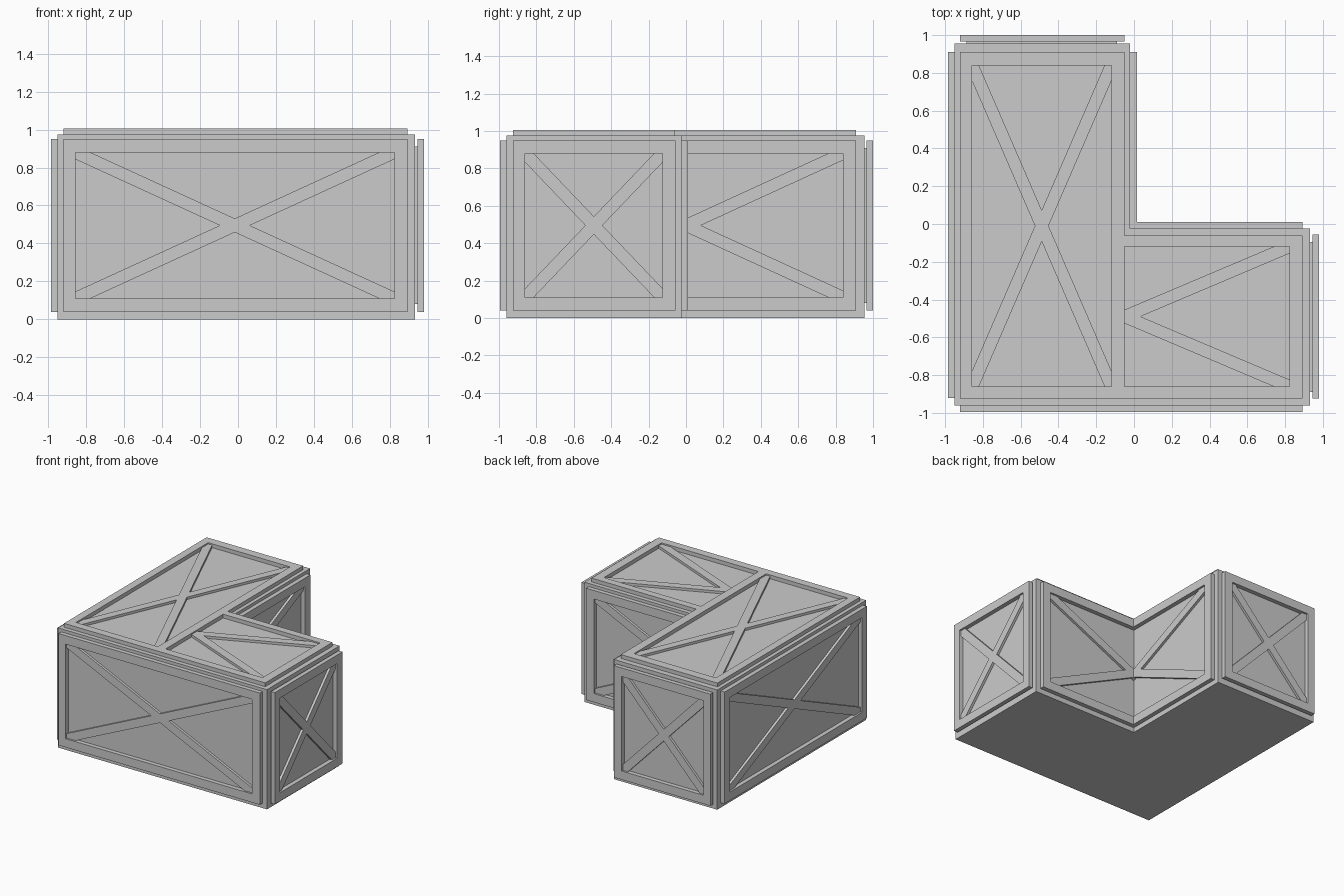
import bpy, bmesh
from mathutils import Vector

if "Cube" in bpy.data.objects:
    bpy.data.objects.remove(bpy.data.objects["Cube"])

HALF = 0.033    # half width of a brace


def prism(bm, pts, place, d0, d1):
    """Extrude a 2D polygon between two depths; place maps (u, v, d) to xyz."""
    lo = [bm.verts.new(place(u, v, d0)) for u, v in pts]
    hi = [bm.verts.new(place(u, v, d1)) for u, v in pts]
    bm.faces.new(lo)
    bm.faces.new(hi)
    n = len(pts)
    for i in range(n):
        j = (i + 1) % n
        bm.faces.new((lo[i], lo[j], hi[j], hi[i]))


def rect(u0, u1, v0, v1):
    return [(u0, v0), (u1, v0), (u1, v1), (u0, v1)]


def finish(bm, name):
    bmesh.ops.recalc_face_normals(bm, faces=bm.faces)
    me = bpy.data.meshes.new(name)
    bm.to_mesh(me)
    bm.free()
    ob = bpy.data.objects.new(name, me)
    bpy.context.scene.collection.objects.link(ob)
    return ob


def mapper(axes, sign, base):
    ua, va, na = ["xyz".index(c) for c in axes]

    def place(u, v, d):
        p = Vector((0, 0, 0))
        p[ua], p[va], p[na] = u, v, base + sign * d
        return p
    return place


def frame(bm, place, outer, inner, d0, d1):
    """Mitred border bars; a side with no width is left open."""
    o, i = rect(*outer), rect(*inner)
    for k in range(4):
        j = (k + 1) % 4
        if k == 3 and abs(outer[0] - inner[0]) < 1e-6:
            continue
        prism(bm, [o[k], o[j], i[j], i[k]], place, d0, d1)


def braces(bm, place, u0, u1, v0, v1, d0, d1, centre=None):
    """Crossed braces, or the half cross when a centre is given."""
    vc = (v0 + v1) / 2
    uc = (u0 + u1) / 2 if centre is None else centre
    slope = (v1 - vc) / (u1 - uc)
    length = ((v1 - vc) ** 2 + (u1 - uc) ** 2) ** 0.5
    a, b = HALF * length / (v1 - vc), HALF * length / (u1 - uc)
    for s in (1, -1):
        pts = [(u1, v1 - b), (u1, v1), (u1 - a, v1)]
        if centre is None:
            pts += [(u0, v0 + b), (u0, v0), (u0 + a, v0)]
        else:
            v = vc + slope * (u0 - uc)
            pts += [(u0, v + b), (u0, v - b)]
        prism(bm, [(u, vc + s * (w - vc)) for u, w in pts], place, d0, d1)


# L-shaped body
bm = bmesh.new()
outline = [(-0.95, -0.96), (0.933, -0.96), (0.933, -0.025),
           (-0.02, -0.025), (-0.02, 0.955), (-0.95, 0.955)]
prism(bm, outline, lambda u, v, d: Vector((u, v, d)), 0, 0.975)
finish(bm, "crate_body")

Z, ZI = (0.04, 0.95), (0.11, 0.88)
# name, axes (u, v, normal), sign, body face, outer, opening, gap, half-cross centre
panels = [
    ("front", "xzy", -1, -0.96, (-0.92, 0.893) + Z, (-0.857, 0.823) + ZI, 0, None),
    ("left", "yzx", -1, -0.95, (-0.92, 0.91) + Z, (-0.86, 0.84) + ZI, 0, None),
    ("right", "yzx", 1, 0.933, (-0.925, -0.055) + Z, (-0.86, -0.125) + ZI, 0.012, None),
    ("back", "xzy", 1, 0.955, (-0.92, -0.05) + Z, (-0.857, -0.12) + ZI, 0.01, None),
    ("inner_side", "yzx", 1, -0.02, (-0.025, 0.91) + Z, (-0.025, 0.84) + ZI, 0, 0.0),
    ("inner_back", "xzy", 1, -0.025, (-0.02, 0.893) + Z, (-0.02, 0.823) + ZI, 0, 0.0),
    ("top_long", "yxz", 1, 0.975, (-0.925, 0.91, -0.92, -0.05),
     (-0.86, 0.84, -0.857, -0.12), 0, None),
    ("top_short", "xyz", 1, 0.975, (-0.05, 0.893, -0.925, -0.06),
     (-0.05, 0.823, -0.86, -0.12), 0, -0.05),
]

for name, axes, sign, base, outer, inner, gap, centre in panels:
    place = mapper(axes, sign, base)
    thick = 0.031 if axes[2] == "z" else 0.035

    # raised border, standing off on a thin backing board where there is a gap
    bm = bmesh.new()
    frame(bm, place, outer, inner, gap, gap + thick)
    bmesh.ops.remove_doubles(bm, verts=bm.verts, dist=1e-5)
    if gap:
        u0, u1, v0, v1 = inner
        prism(bm, rect(u0 - 0.03, u1 + 0.03, v0 - 0.03, v1 + 0.03), place, 0, gap)
    finish(bm, name + "_border")

    # diagonal braces, a little lower than the border
    bm = bmesh.new()
    braces(bm, place, *inner, gap, gap + 0.02, centre)
    finish(bm, name + "_braces")
